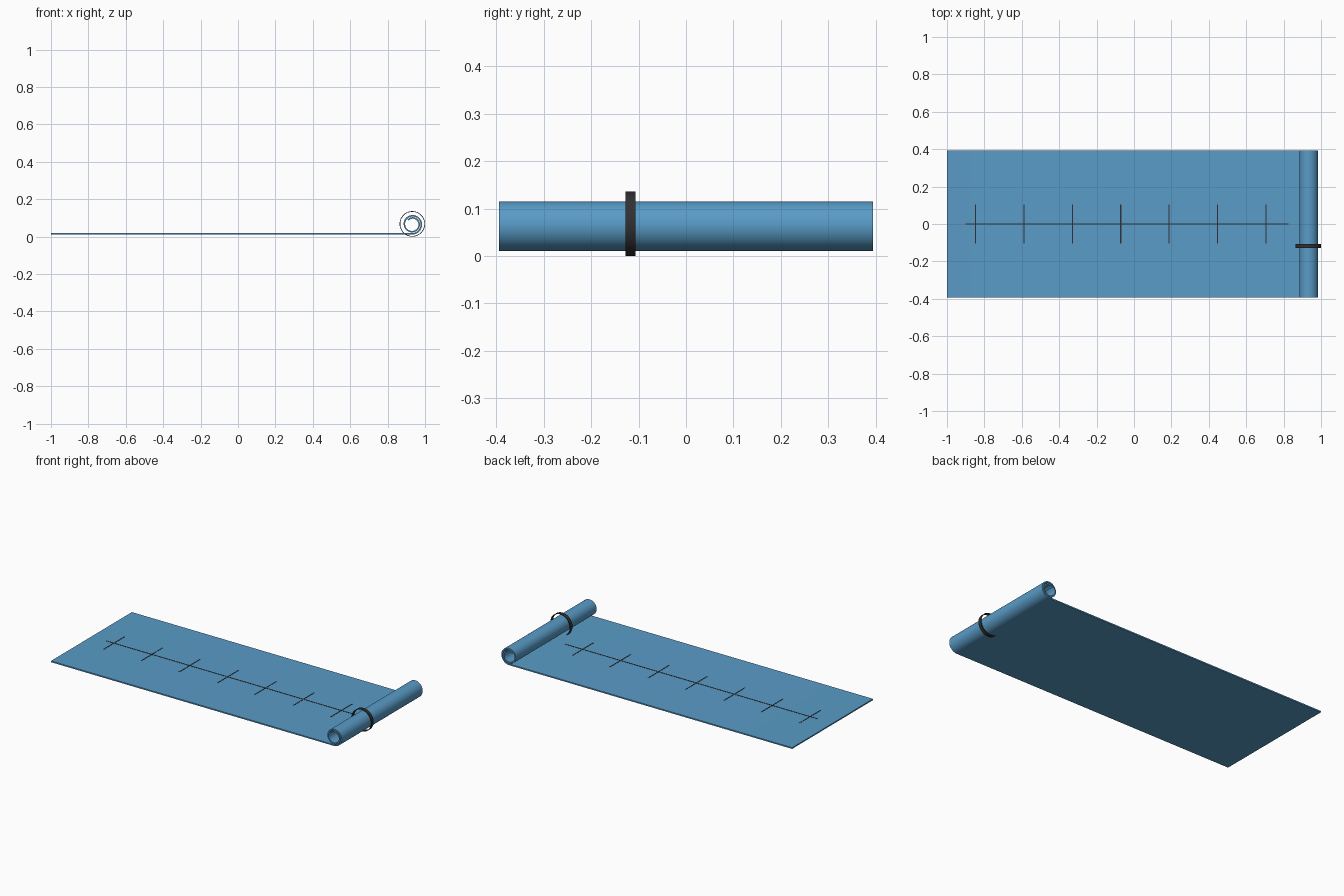
import bpy, bmesh, math

if "Cube" in bpy.data.objects:
    bpy.data.objects.remove(bpy.data.objects["Cube"])

CX, CZ = 0.932, 0.066      # roll axis
THICK = 0.008


def material(name, rgb):
    m = bpy.data.materials.new(name)
    m.diffuse_color = (*rgb, 1)
    m.use_nodes = True
    m.node_tree.nodes["Principled BSDF"].inputs["Base Color"].default_value = m.diffuse_color
    return m


blue = material("mat_blue", (0.10, 0.33, 0.57))
dark = material("dark_grey", (0.03, 0.03, 0.033))


def finish(bm, name, mat, smooth=False):
    bmesh.ops.recalc_face_normals(bm, faces=bm.faces)
    me = bpy.data.meshes.new(name)
    bm.to_mesh(me)
    bm.free()
    me.materials.append(mat)
    ob = bpy.data.objects.new(name, me)
    bpy.context.collection.objects.link(ob)
    if smooth:
        bpy.ops.object.select_all(action='DESELECT')
        bpy.context.view_layer.objects.active = ob
        ob.select_set(True)
        bpy.ops.object.shade_smooth_by_angle(angle=math.radians(35))
    return ob


def ribbon(name, outer, inner, y0, y1, mat, closed=False):
    """Solid strip between two matching xz paths, extruded along y."""
    bm = bmesh.new()
    rows = [[bm.verts.new((p[0], y, p[1])) for p, y in
             ((o, y0), (i, y0), (i, y1), (o, y1))] for o, i in zip(outer, inner)]
    n = len(rows)
    for k in range(n if closed else n - 1):
        a, b = rows[k], rows[(k + 1) % n]
        for j in range(4):
            bm.faces.new((a[j], a[(j + 1) % 4], b[(j + 1) % 4], b[j]))
    if not closed:
        bm.faces.new(rows[0])
        bm.faces.new(rows[-1][::-1])
    return finish(bm, name, mat, True)


def polar(r, a):
    return (CX + r * math.cos(a), CZ + r * math.sin(a))


# Mat: flat sheet running into an inward spiral
R, TURNS, STEPS, PITCH = 0.055, 1.62, 90, 0.0115
outer = [(-1.0, CZ - R)]
inner = [(-1.0, CZ - R + THICK)]
for i in range(STEPS + 1):
    t = TURNS * i / STEPS
    a = -math.pi / 2 + 2 * math.pi * t
    r = R - PITCH * t
    outer.append(polar(r, a))
    inner.append(polar(r - THICK, a))
ribbon("rolled_mat", outer, inner, -0.394, 0.394, blue)

# Strap: thin band around the roll
CZ = 0.068
ring = [2 * math.pi * i / 64 for i in range(64)]
ribbon("strap", [polar(0.068, a) for a in ring], [polar(0.0645, a) for a in ring],
       -0.128, -0.106, dark, closed=True)


# Alignment marks on the mat surface
def mark(name, x0, x1, y0, y1):
    bm = bmesh.new()
    bmesh.ops.create_cube(bm, size=1)
    for v in bm.verts:
        v.co = ((x0 + x1) / 2 + v.co.x * (x1 - x0),
                (y0 + y1) / 2 + v.co.y * (y1 - y0), 0.0192 + v.co.z * 0.002)
    finish(bm, name, dark)


mark("centre_line", -0.9, 0.825, -0.003, 0.003)
for i in range(7):
    x = -0.847 + i * 0.2587
    mark(f"cross_mark_{i + 1}", x - 0.003, x + 0.003, -0.103, 0.103)
